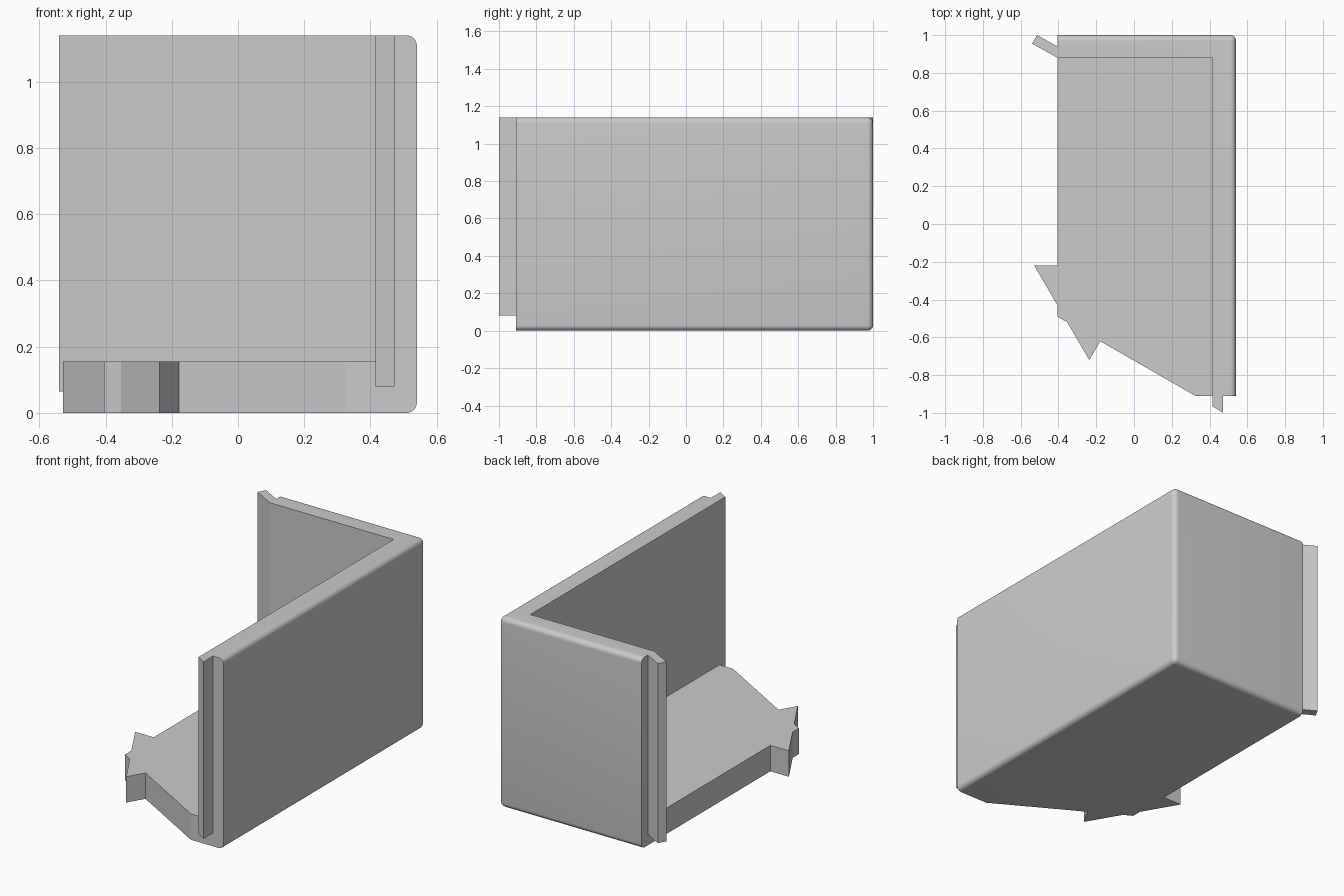
import bpy, bmesh, math

cube = bpy.data.objects.get("Cube")
if cube:
    bpy.data.objects.remove(cube, do_unlink=True)

TOP, FLOOR, ROUND = 1.14, 0.155, 0.03

grey = bpy.data.materials.new("light_grey")
grey.use_nodes = True
colour = (0.6, 0.6, 0.6, 1)
grey.diffuse_color = colour
grey.node_tree.nodes["Principled BSDF"].inputs["Base Color"].default_value = colour


def prism(name, outline, z0, z1, rounded=False):
    """Extrude a plan outline from z0 to z1; optionally round the outer edges."""
    bm = bmesh.new()
    base = bm.faces.new([bm.verts.new((x, y, z0)) for x, y in outline])
    ext = bmesh.ops.extrude_face_region(bm, geom=[base])
    for v in ext["geom"]:
        if isinstance(v, bmesh.types.BMVert):
            v.co.z = z1
    bmesh.ops.recalc_face_normals(bm, faces=bm.faces)
    if rounded:
        # Round every edge not touching the open front and left sides
        edges = [e for e in bm.edges
                 if all(f.normal.x > -0.5 and f.normal.y > -0.5 for f in e.link_faces)]
        bmesh.ops.bevel(bm, geom=edges, offset=ROUND, segments=6, profile=0.5,
                        affect="EDGES", clamp_overlap=True)
    mesh = bpy.data.meshes.new(name)
    bm.to_mesh(mesh)
    bm.free()
    mesh.materials.append(grey)
    obj = bpy.data.objects.new(name, mesh)
    bpy.context.collection.objects.link(obj)
    return obj


def combine(target, tool, operation):
    """Apply a boolean and discard the tool object."""
    mod = target.modifiers.new("boolean", "BOOLEAN")
    mod.operation, mod.solver, mod.object = operation, "EXACT", tool
    bpy.context.view_layer.objects.active = target
    bpy.ops.object.modifier_apply(modifier=mod.name)
    bpy.data.objects.remove(tool, do_unlink=True)


# Outer block with rounded right, back, top and bottom edges
shell = prism("corner_shell", [(-0.405, -0.91), (0.54, -0.91), (0.54, 1), (-0.405, 1)],
              0, TOP, rounded=True)

# Hollow out the space above the floor, leaving two walls
combine(shell, prism("room_cutter", [(-1, -2), (0.415, -2), (0.415, 0.88), (-1, 0.88)],
                     FLOOR, 2), "DIFFERENCE")

# Slant the front left corner of the floor
combine(shell, prism("corner_cutter", [(0.325, -0.91), (-0.528, -0.42), (-1, -2), (0.325, -2)],
                     -1, 2), "DIFFERENCE")

# Arrow-shaped catch on the floor's slanted corner
combine(shell, prism("floor_catch", [(-0.405, -0.22), (-0.528, -0.22), (-0.237, -0.72),
                                     (-0.178, -0.62), (-0.3, -0.3)], 0, FLOOR), "UNION")

# Tongue on the front end of the right wall
combine(shell, prism("front_tongue", [(0.415, -0.88), (0.415, -0.965), (0.472, -1),
                                      (0.472, -0.88)], 0.08, TOP), "UNION")

# Angled tongue on the left end of the back wall
combine(shell, prism("back_tongue", [(-0.405, 0.88), (-0.54, 0.955), (-0.513, 1),
                                     (-0.405, 0.94), (-0.38, 0.92)], 0.065, TOP), "UNION")

# Smooth the rounded edges only
bpy.ops.object.select_all(action="DESELECT")
shell.select_set(True)
bpy.context.view_layer.objects.active = shell
bpy.ops.object.shade_smooth_by_angle(angle=math.radians(25))
